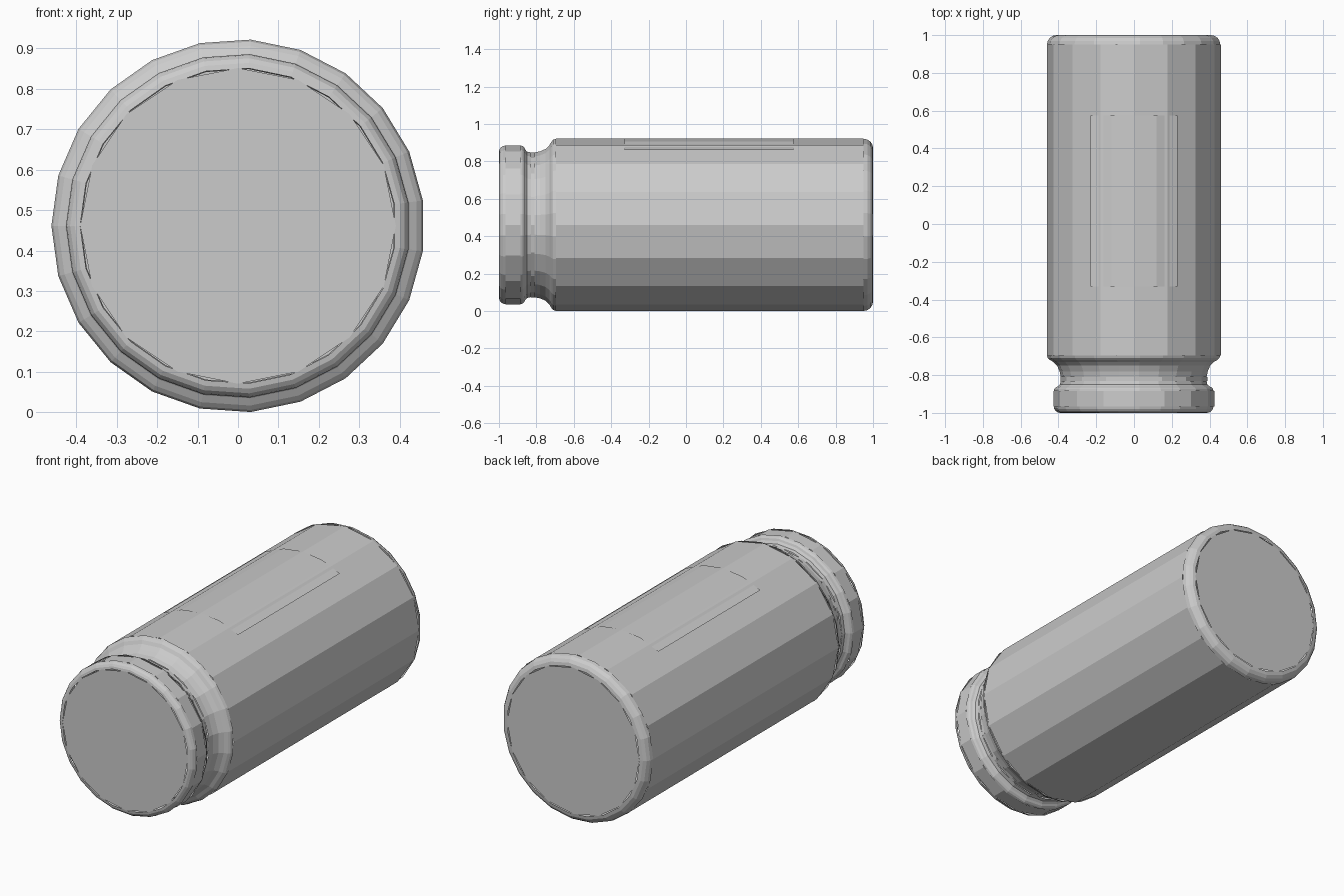
import bpy, bmesh
from math import sin, cos, pi, radians

cube = bpy.data.objects.get("Cube")
if cube:
    bpy.data.objects.remove(cube, do_unlink=True)

R = 0.461            # body radius, also height of the axis
COARSE, FINE = 16, 23  # sides of straight walls and of rounded rims

grey = bpy.data.materials.new("plain grey")
grey.use_nodes = True
grey.diffuse_color = (0.6, 0.6, 0.6, 1)
grey.node_tree.nodes["Principled BSDF"].inputs["Base Color"].default_value = (0.6, 0.6, 0.6, 1)


def finish(name, bm):
    mesh = bpy.data.meshes.new(name)
    bm.to_mesh(mesh)
    bm.free()
    mesh.materials.append(grey)
    obj = bpy.data.objects.new(name, mesh)
    bpy.context.scene.collection.objects.link(obj)
    return obj


def point(bm, r, y, a):
    return bm.verts.new((r * cos(a), y, R + r * sin(a)))


def ring(bm, r, y, sides):
    return [point(bm, r, y, pi + 2 * pi * i / sides) for i in range(sides)]


def band(name, profile, sides):
    """Open surface of revolution around the y axis from (radius, y) points."""
    bm = bmesh.new()
    rings = [ring(bm, r, y, sides) for r, y in profile]
    for a, b in zip(rings, rings[1:]):
        for i in range(sides):
            j = (i + 1) % sides
            bm.faces.new((a[i], a[j], b[j], b[i]))
    return finish(name, bm)


def disc(name, r, y, front):
    bm = bmesh.new()
    verts = ring(bm, r, y, COARSE)
    bm.faces.new(verts if front else verts[::-1])
    return finish(name, bm)


def arc(r, y, radius, start, end, steps=4):
    """Rounded profile around centre (r, y); 0 degrees points outward, 90 to the back."""
    angles = [radians(start + (end - start) * i / steps) for i in range(steps + 1)]
    return [(r + radius * cos(a), y + radius * sin(a)) for a in angles]


# Front lip
disc("front_cap", 0.39, -1, True)
band("lip_front_rim", arc(0.39, -0.965, 0.035, -90, 0), FINE)
band("lip_wall", [(0.425, -0.965), (0.425, -0.885)], COARSE)
band("lip_back_rim", arc(0.4, -0.885, 0.025, 0, 80, 3) + [(0.392, -0.85), (0.388, -0.83)], FINE)

# Neck and shoulder
band("neck_wall", [(0.388, -0.83), (0.388, -0.81)], COARSE)
band("neck_flare", [(0.388, -0.81), (0.394, -0.78), (0.407, -0.75), (0.427, -0.73)], FINE)
band("shoulder_rim", [(0.427, -0.73), (0.445, -0.72), (0.456, -0.71), (R, -0.695)], FINE)

# Body
band("body_wall", [(R, -0.695), (R, 0.95)], COARSE)
band("back_rim", arc(R - 0.05, 0.95, 0.05, 0, 90), FINE)
disc("back_cap", R - 0.05, 1, False)

# Thin curved panel on top of the body
bm = bmesh.new()
rows = [[point(bm, R + 0.001, y, radians(60 + 15 * i)) for i in range(5)] for y in (-0.33, 0.575)]
for i in range(4):
    bm.faces.new((rows[0][i + 1], rows[0][i], rows[1][i], rows[1][i + 1]))
finish("top_panel", bm)
